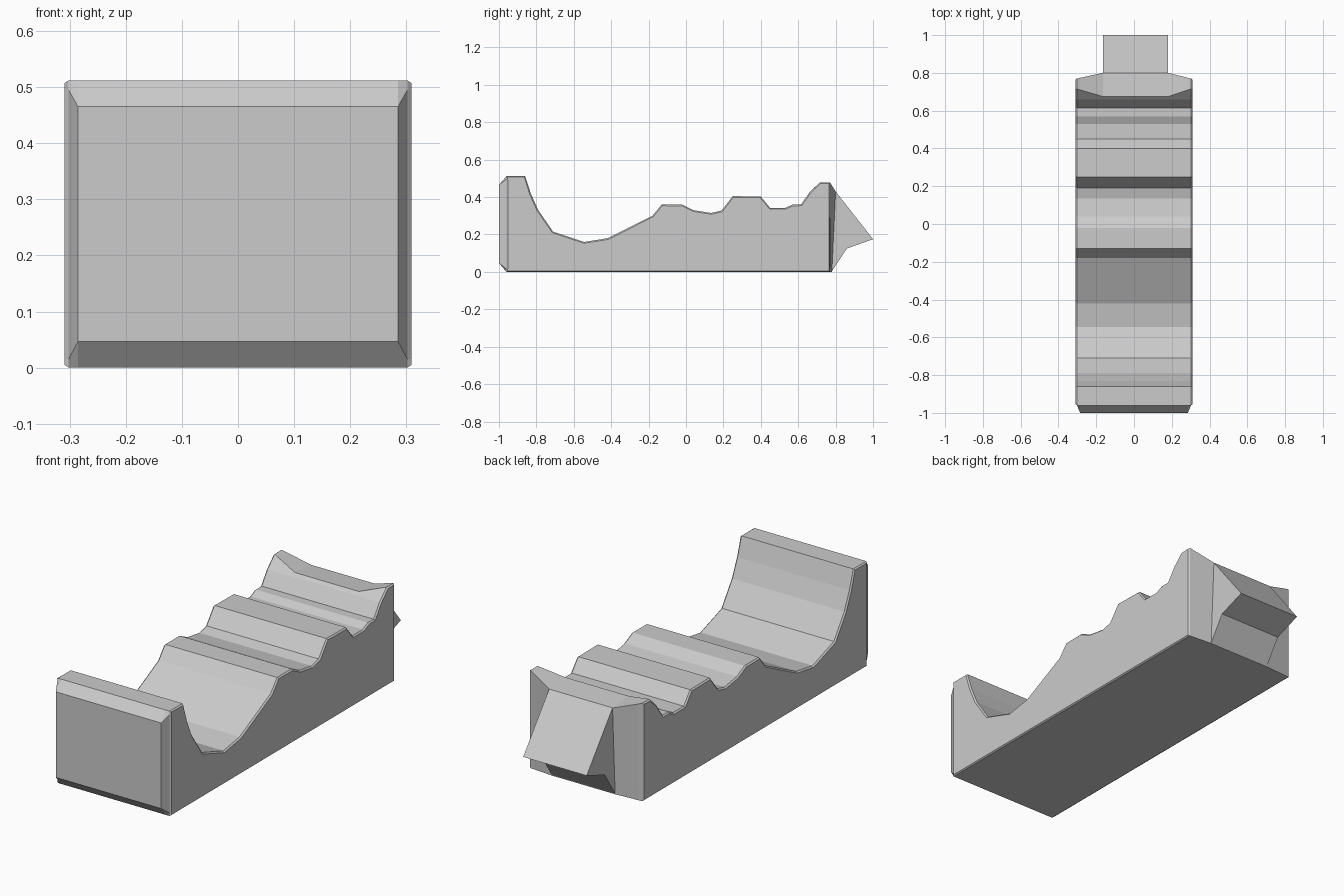
import bpy, bmesh

if "Cube" in bpy.data.objects:
    bpy.data.objects.remove(bpy.data.objects["Cube"])


def make_object(name, bm):
    bmesh.ops.recalc_face_normals(bm, faces=bm.faces)
    mesh = bpy.data.meshes.new(name)
    bm.to_mesh(mesh)
    bm.free()
    ob = bpy.data.objects.new(name, mesh)
    bpy.context.collection.objects.link(ob)
    return ob


def loft(bm, sections):
    """Join (x, [(y, z), ...]) sections and close both ends; returns the caps."""
    rings = [[bm.verts.new((x, y, z)) for y, z in pts] for x, pts in sections]
    for a, b in zip(rings, rings[1:]):
        for i in range(len(a)):
            j = (i + 1) % len(a)
            bm.faces.new((a[i], a[j], b[j], b[i]))
    return [bm.faces.new(rings[0]), bm.faces.new(rings[-1])]


# Wavy top of the block, from rear hump to front wall
wave = [(0.66, 0.425), (0.615, 0.36), (0.57, 0.36), (0.53, 0.342), (0.45, 0.342),
        (0.40, 0.403), (0.25, 0.405), (0.19, 0.328), (0.135, 0.315), (0.04, 0.33),
        (-0.02, 0.36), (-0.13, 0.36), (-0.18, 0.30), (-0.42, 0.18), (-0.545, 0.16),
        (-0.71, 0.215), (-0.79, 0.33), (-0.83, 0.42), (-0.86, 0.512), (-0.96, 0.512)]


def section(x, rear, chamfered):
    """rear = 0 at the outer corner, 1 at the dipped middle of the rear end."""
    mix = lambda a, b: tuple(p + (q - p) * rear for p, q in zip(a, b))
    front = [(-0.96, 0.495), (-0.96, 0.015)] if chamfered else [(-1, 0.465), (-1, 0.047)]
    back = [mix((0.77, 0), (0.78, 0)), mix((0.77, 0.478), (0.80, 0.43)),
            mix((0.715, 0.478), (0.675, 0.44))]
    return x, [(-0.96, 0)] + back + wave + front


# Main block with chamfered front and thin bevel around each side
bm = bmesh.new()
caps = loft(bm, [section(-0.302, 0, True), section(-0.285, 0.13, False),
                 section(-0.165, 1, False), section(0.18, 1, False),
                 section(0.285, 0.13, False), section(0.302, 0, True)])
bmesh.ops.recalc_face_normals(bm, faces=bm.faces)
bmesh.ops.inset_region(bm, faces=caps, thickness=0.007, depth=0.007)
make_object("wavy_block", bm)

# Pointed wedge projecting from the rear
bm = bmesh.new()
wedge = [(0.76, 0.428), (0.80, 0.43), (1.0, 0.175), (0.86, 0.125), (0.78, 0.003), (0.76, 0.003)]
loft(bm, [(-0.163, wedge), (0.18, wedge)])
make_object("rear_wedge", bm)
